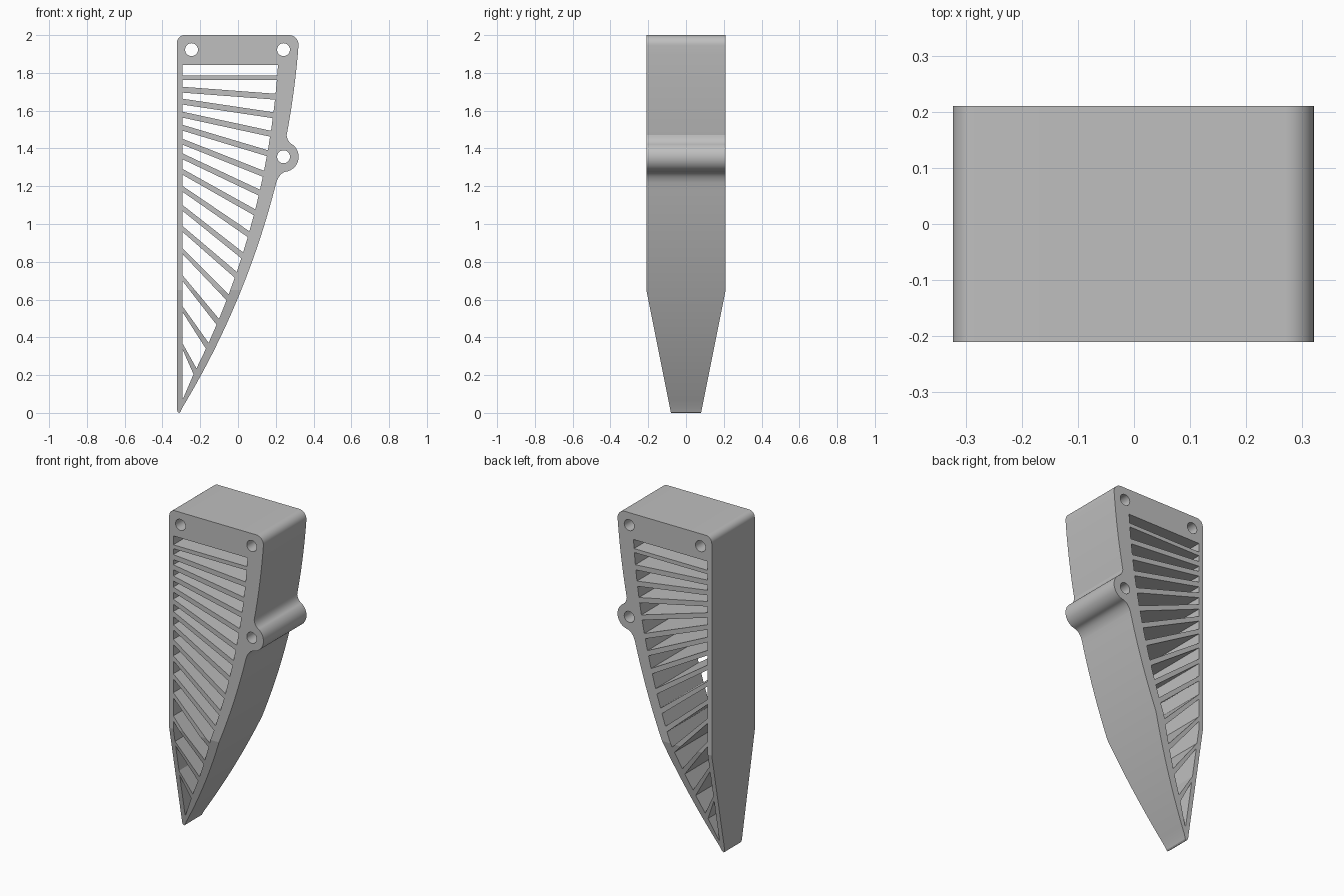
import bpy, bmesh, math
from mathutils import Vector, Matrix

cube = bpy.data.objects.get("Cube")
if cube:
    bpy.data.objects.remove(cube, do_unlink=True)

LEFT, TOP, HALF_DEPTH = -0.323, 2.0, 0.21
TAPER_Z, TIP_DEPTH = 0.65, 0.08
BOSS = (0.241, 1.356)


def outer_x(z):
    """Large arc that forms the curved edge."""
    r = 4.34
    return 0.333 - r + math.sqrt(r * r - (2.276 - z) ** 2)


def inner_x(z):
    """Inner side of the curved rim, thinning to the tip."""
    return outer_x(z) - 0.035 - 0.035 * z


def arc(c, r, a0, a1, n):
    return [(c[0] + r * math.cos(math.radians(a0 + (a1 - a0) * i / n)),
             c[1] + r * math.sin(math.radians(a0 + (a1 - a0) * i / n)))
            for i in range(n + 1)]


def blend(p, c, q, n=14):
    """Quadratic fillet between p and q, end points left out."""
    p, c, q = Vector(p), Vector(c), Vector(q)
    return [tuple(p * (1 - t) ** 2 + c * 2 * t * (1 - t) + q * t * t)
            for t in (i / n for i in range(1, n))]


def edge_run(z0, z1, n):
    return [(outer_x(z0 + (z1 - z0) * i / n), z0 + (z1 - z0) * i / n)
            for i in range(n + 1)]


# Outer outline, clockwise from the top left corner
upper = edge_run(1.945, 1.47, 10)
lower = edge_run(1.22, 0.03, 30)
boss = arc(BOSS, 0.08, 53, -80, 26)
outline = arc((LEFT + 0.04, TOP - 0.04), 0.04, 180, 90, 14)
outline += arc((upper[0][0] - 0.05, TOP - 0.05), 0.05, 90, 3, 14)
outline += upper + blend(upper[-1], (0.262, 1.435), boss[0])
outline += boss + blend(boss[-1], (0.22, 1.27), lower[0])
outline += lower
outline += [(-0.304, 0.006), (-0.312, 0), (-0.32, 0.005), (LEFT, 0.02)]

# Screw holes
loops = [outline]
for centre in ((-0.246, 1.923), (0.241, 1.923), BOSS):
    loops.append(arc(centre, 0.034, 0, 360, 48)[:-1])

# Slat centre heights at the straight wall and at the curved rim
slats = [(1.775, 1.775), (1.711, 1.674), (1.648, 1.576), (1.579, 1.478),
         (1.51, 1.375), (1.436, 1.266), (1.359, 1.166), (1.277, 1.062),
         (1.187, 0.946), (1.086, 0.834), (0.975, 0.731), (0.858, 0.612),
         (0.715, 0.482), (0.551, 0.355), (0.355, 0.22)]

# Openings between the slats
slot_left = -0.295
top_l = top_r = 1.842
for i, (zl, zr) in enumerate(slats):
    h = 0.012 if i == 0 else 0.0155
    loops.append([(slot_left, top_l), (inner_x(top_r), top_r),
                  (inner_x(zr + h), zr + h), (slot_left, zl + h)])
    top_l, top_r = zl - h, zr - h
loops.append([(slot_left, top_l), (inner_x(top_r), top_r),
              (-0.29, 0.078), (slot_left, 0.075)])

# Extrude the outline with its openings
curve = bpy.data.curves.new("vent_profile", "CURVE")
curve.dimensions = "2D"
curve.fill_mode = "BOTH"
curve.extrude = HALF_DEPTH
for pts in loops:
    sp = curve.splines.new("POLY")
    sp.points.add(len(pts) - 1)
    for p, (x, z) in zip(sp.points, pts):
        p.co = (x, z, 0, 1)
    sp.use_cyclic_u = True
helper = bpy.data.objects.new("vent_profile", curve)
bpy.context.collection.objects.link(helper)
deps = bpy.context.evaluated_depsgraph_get()
mesh = bpy.data.meshes.new_from_object(helper.evaluated_get(deps))
bpy.data.objects.remove(helper, do_unlink=True)
bpy.data.curves.remove(curve)

# Stand upright, then narrow the depth toward the tip
bm = bmesh.new()
bm.from_mesh(mesh)
bm.transform(Matrix.Rotation(math.pi / 2, 4, "X"))
bmesh.ops.remove_doubles(bm, verts=bm.verts, dist=0.0001)
bmesh.ops.bisect_plane(bm, geom=bm.verts[:] + bm.edges[:] + bm.faces[:],
                       plane_co=(0, 0, TAPER_Z), plane_no=(0, 0, 1))
for v in bm.verts:
    if v.co.z < TAPER_Z:
        depth = TIP_DEPTH + (HALF_DEPTH - TIP_DEPTH) * v.co.z / TAPER_Z
        v.co.y *= depth / HALF_DEPTH
bmesh.ops.recalc_face_normals(bm, faces=bm.faces)
bm.to_mesh(mesh)
bm.free()

# Single grey finish
grey = bpy.data.materials.new("plain_grey")
grey.use_nodes = True
colour = (0.52, 0.52, 0.52, 1)
grey.diffuse_color = colour
grey.node_tree.nodes["Principled BSDF"].inputs["Base Color"].default_value = colour
mesh.materials.clear()
mesh.materials.append(grey)

mesh.name = "slatted_vent"
vent = bpy.data.objects.new("slatted_vent", mesh)
bpy.context.collection.objects.link(vent)
bpy.ops.object.select_all(action="DESELECT")
vent.select_set(True)
bpy.context.view_layer.objects.active = vent
bpy.ops.object.shade_smooth_by_angle(angle=math.radians(9))
